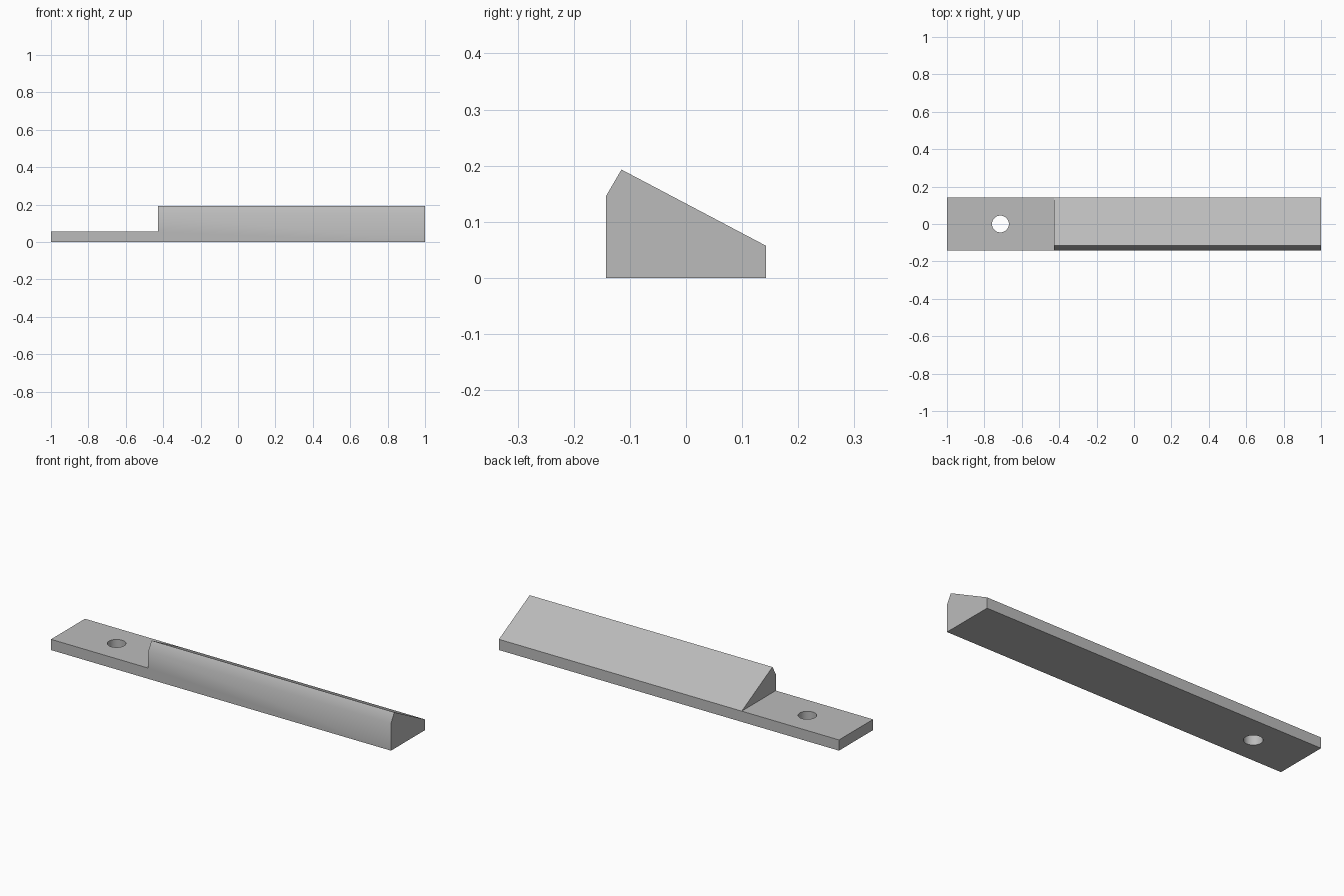
import bpy
import bmesh
from math import radians
from mathutils import Vector

cube = bpy.data.objects.get("Cube")
if cube:
    bpy.data.objects.remove(cube, do_unlink=True)

LEFT, STEP, RIGHT = -1.0, -0.428, 1.0
HALF, PLATE = 0.143, 0.057

# Plain grey material
grey = bpy.data.materials.new("plain_grey")
grey.use_nodes = True
color = (0.5, 0.5, 0.5, 1)
grey.diffuse_color = color
grey.node_tree.nodes["Principled BSDF"].inputs["Base Color"].default_value = color


def extrude_x(bm, face, distance):
    """Pull a face along x, leaving no face behind inside the solid."""
    result = bmesh.ops.extrude_face_region(bm, geom=[face])
    verts = [g for g in result["geom"] if isinstance(g, bmesh.types.BMVert)]
    bmesh.ops.translate(bm, vec=Vector((distance, 0, 0)), verts=verts)


# Step outline: plate section below, sloped ridge section above
bm = bmesh.new()
section = [(-HALF, 0), (HALF, 0), (HALF, PLATE), (-HALF, PLATE),
           (-HALF, 0.145), (-0.115, 0.193)]
v = [bm.verts.new((STEP, y, z)) for y, z in section]
lower = bm.faces.new(v[:4])
upper = bm.faces.new((v[3], v[2], v[5], v[4]))

# Wedge body to the right of the step
result = bmesh.ops.extrude_face_region(bm, geom=[lower, upper], use_keep_orig=True)
moved = [g for g in result["geom"] if isinstance(g, bmesh.types.BMVert)]
bmesh.ops.translate(bm, vec=Vector((RIGHT - STEP, 0, 0)), verts=moved)

# Flat mounting plate to the left of the step
extrude_x(bm, lower, LEFT - STEP)
if lower.is_valid and all(abs(p.co.x - STEP) < 1e-5 for p in lower.verts):
    bm.faces.remove(lower)
bmesh.ops.recalc_face_normals(bm, faces=bm.faces[:])
bmesh.ops.dissolve_limit(bm, angle_limit=radians(1), verts=bm.verts[:], edges=bm.edges[:])

mesh = bpy.data.meshes.new("wedge_bar")
bm.to_mesh(mesh)
bm.free()
bar = bpy.data.objects.new("wedge_bar", mesh)
bpy.context.collection.objects.link(bar)
mesh.materials.append(grey)

# Screw hole through the plate
bpy.ops.mesh.primitive_cylinder_add(vertices=48, radius=0.045, depth=0.3,
                                    location=(-0.714, 0, 0))
cutter = bpy.context.object
cutter.name = "hole_cutter"
cutter.hide_render = True
cutter.data.materials.append(grey)
cut = bar.modifiers.new("screw_hole", 'BOOLEAN')
cut.operation = 'DIFFERENCE'
cut.solver = 'EXACT'
cut.object = cutter

bpy.ops.object.select_all(action='DESELECT')
bar.select_set(True)
bpy.context.view_layer.objects.active = bar
bpy.ops.object.modifier_apply(modifier=cut.name)
bpy.data.objects.remove(cutter, do_unlink=True)

# Soft shading across the front bevel and hole wall, crisp elsewhere
bpy.ops.object.shade_smooth_by_angle(angle=radians(35))
